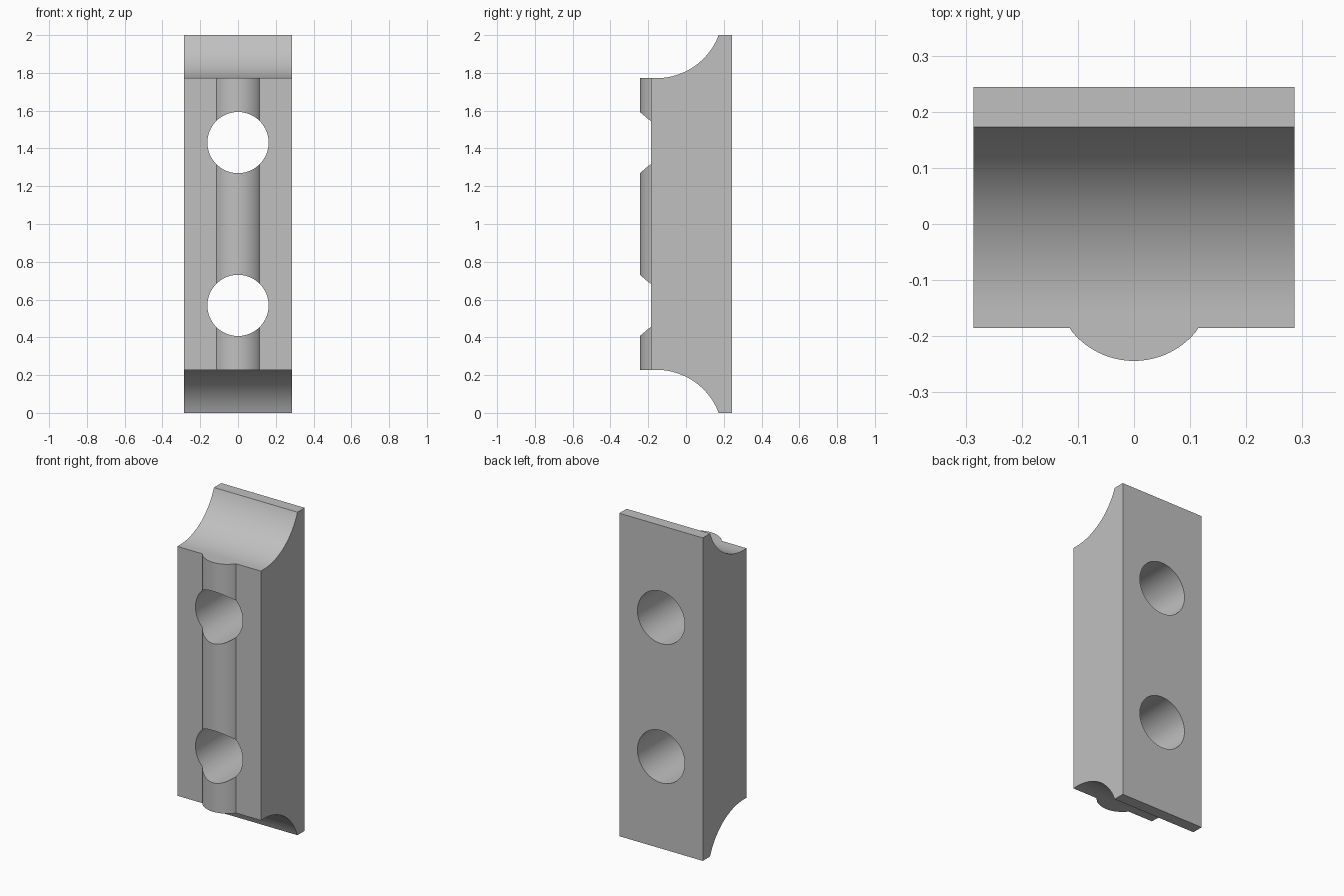
import bpy, bmesh
from math import sin, cos, pi, asin
from mathutils import Vector

cube = bpy.data.objects.get("Cube")
if cube:
    bpy.data.objects.remove(cube, do_unlink=True)

HALF_W, BACK, FRONT, HEIGHT = 0.286, 0.244, -0.185, 2.0
RIB_R, RIB_HALF, RIB_TIP = 0.143, 0.115, -0.244
COVE_R, COVE_Y, COVE_TOP, COVE_DEPTH = 0.353, -0.157, 0.173, 0.228
HOLE_R, HOLE_OFFSET = 0.162, 0.431

grey = bpy.data.materials.new("plain grey")
grey.use_nodes = True
colour = (0.53, 0.53, 0.53, 1)
grey.diffuse_color = colour
grey.node_tree.nodes["Principled BSDF"].inputs["Base Color"].default_value = colour


def prism(name, points, direction):
    """Extrude a closed outline of 3D points along a direction."""
    bm = bmesh.new()
    face = bm.faces.new([bm.verts.new(p) for p in points])
    ext = bmesh.ops.extrude_face_region(bm, geom=[face])
    verts = [g for g in ext["geom"] if isinstance(g, bmesh.types.BMVert)]
    bmesh.ops.translate(bm, verts=verts, vec=Vector(direction))
    bmesh.ops.recalc_face_normals(bm, faces=bm.faces)
    mesh = bpy.data.meshes.new(name)
    bm.to_mesh(mesh)
    bm.free()
    mesh.materials.append(grey)
    obj = bpy.data.objects.new(name, mesh)
    bpy.context.collection.objects.link(obj)
    return obj


def arc(start, end, steps):
    return [start + (end - start) * i / steps for i in range(steps + 1)]


# Block with a rounded rib down the front
half = asin(RIB_HALF / RIB_R)
rib = [(RIB_R * sin(a), RIB_TIP + RIB_R * (1 - cos(a)), 0) for a in arc(-half, half, 32)]
rib[0], rib[-1] = (-RIB_HALF, FRONT, 0), (RIB_HALF, FRONT, 0)
outline = [(-HALF_W, BACK, 0), (-HALF_W, FRONT, 0)] + rib
outline += [(HALF_W, FRONT, 0), (HALF_W, BACK, 0)]
block = prism("clamp_block", outline, (0, 0, HEIGHT))

# Concave end cutters, mirrored about mid height
cutters = []
sweep = asin((COVE_TOP - COVE_Y) / COVE_R)
for side, name in ((1, "upper_cove_cutter"), (-1, "lower_cove_cutter")):
    edge = [(COVE_Y + COVE_R * sin(a), 1 - COVE_DEPTH + COVE_R * (1 - cos(a)))
            for a in arc(0, sweep, 40)]
    edge[-1] = (COVE_TOP, 1)
    edge = [(-0.5, 1 - COVE_DEPTH)] + edge + [(COVE_TOP, 1.1), (-0.5, 1.1)]
    cutters.append(prism(name, [(-0.5, y, 1 + side * z) for y, z in edge], (1, 0, 0)))

# Round through holes
for side, name in ((1, "upper_hole_cutter"), (-1, "lower_hole_cutter")):
    ring = [(HOLE_R * cos(2 * pi * i / 64), -0.5, 1 + side * HOLE_OFFSET + HOLE_R * sin(2 * pi * i / 64))
            for i in range(64)]
    cutters.append(prism(name, ring, (0, 1, 0)))

# Cut, then remove the cutters
bpy.context.view_layer.objects.active = block
for cutter in cutters:
    mod = block.modifiers.new(cutter.name, "BOOLEAN")
    mod.operation, mod.solver, mod.object = "DIFFERENCE", "EXACT", cutter
    bpy.ops.object.modifier_apply(modifier=mod.name)
    bpy.data.objects.remove(cutter, do_unlink=True)

bpy.ops.object.select_all(action="DESELECT")
block.select_set(True)
bpy.ops.object.shade_smooth_by_angle(angle=pi / 6)
